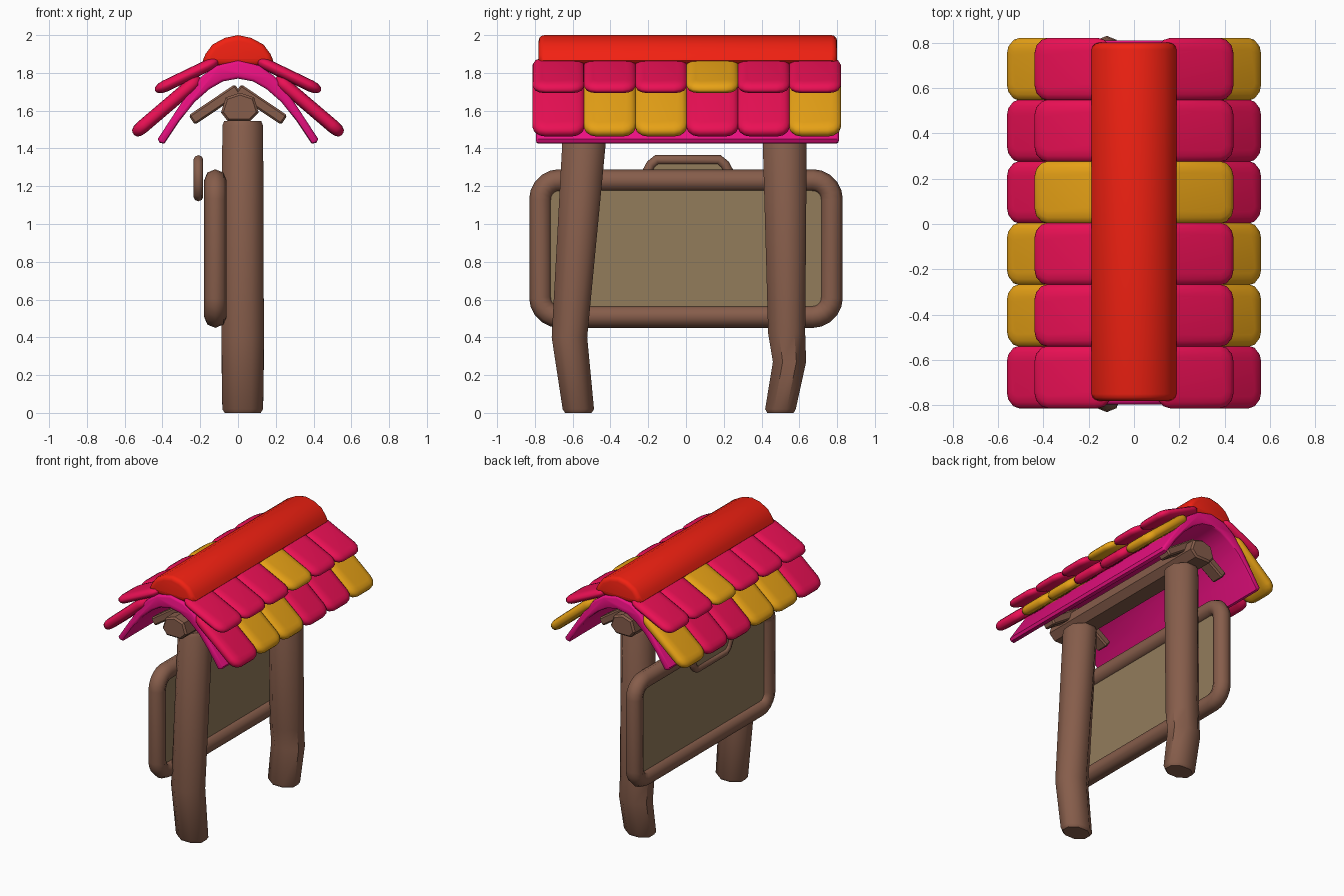
import bpy, bmesh, math
from mathutils import Matrix, Vector

if "Cube" in bpy.data.objects:
    bpy.data.objects.remove(bpy.data.objects["Cube"])


def mat(name, r, g, b):
    m = bpy.data.materials.new(name)
    m.diffuse_color = (r, g, b, 1)
    m.use_nodes = True
    m.node_tree.nodes["Principled BSDF"].inputs["Base Color"].default_value = m.diffuse_color
    return m


WOOD = mat("wood", 0.24, 0.11, 0.07)
TAN = mat("tan", 0.29, 0.20, 0.105)
PINK = mat("pink", 0.83, 0.005, 0.09)
GOLD = mat("gold", 0.80, 0.36, 0.008)
MAGENTA = mat("magenta", 0.83, 0.005, 0.22)
RED = mat("red", 0.88, 0.015, 0.006)


def smooth(ob, angle):
    bpy.ops.object.select_all(action='DESELECT')
    ob.select_set(True)
    bpy.context.view_layer.objects.active = ob
    bpy.ops.object.shade_smooth_by_angle(angle=math.radians(angle))


def finish(bm, name, material, angle=35):
    bmesh.ops.recalc_face_normals(bm, faces=bm.faces)
    me = bpy.data.meshes.new(name)
    bm.to_mesh(me)
    bm.free()
    ob = bpy.data.objects.new(name, me)
    bpy.context.collection.objects.link(ob)
    me.materials.append(material)
    smooth(ob, angle)
    return ob


def loft(name, rings, material, angle=35):
    """Skin equal-length rings of points and cap both ends."""
    bm = bmesh.new()
    loops = [[bm.verts.new(p) for p in r] for r in rings]
    n = len(loops[0])
    for a, b in zip(loops, loops[1:]):
        for i in range(n):
            bm.faces.new((a[i], a[(i + 1) % n], b[(i + 1) % n], b[i]))
    bm.faces.new(loops[0])
    bm.faces.new(loops[-1])
    return finish(bm, name, material, angle)


def extrude_y(name, prof, y0, y1, material, bevel=0.0, segs=2, angle=35):
    """Extrude an xz profile along y and round its end rims."""
    bm = bmesh.new()
    a = [bm.verts.new((x, y0, z)) for x, z in prof]
    b = [bm.verts.new((x, y1, z)) for x, z in prof]
    n = len(prof)
    for i in range(n):
        bm.faces.new((a[i], a[(i + 1) % n], b[(i + 1) % n], b[i]))
    caps = [bm.faces.new(a), bm.faces.new(b)]
    bmesh.ops.recalc_face_normals(bm, faces=bm.faces)
    if bevel:
        rims = list({e for f in caps for e in f.edges})
        bmesh.ops.bevel(bm, geom=rims, offset=bevel, segments=segs,
                        profile=0.5, affect='EDGES')
    return finish(bm, name, material, angle)


def tube(name, pts, x, radius, material):
    """Closed round bar through yz points."""
    cu = bpy.data.curves.new(name, 'CURVE')
    cu.dimensions = '3D'
    cu.bevel_depth = radius
    cu.bevel_resolution = 2
    s = cu.splines.new('POLY')
    s.points.add(len(pts) - 1)
    for p, (y, z) in zip(s.points, pts):
        p.co = (x, y, z, 1)
    s.use_cyclic_u = True
    ob = bpy.data.objects.new(name, cu)
    bpy.context.collection.objects.link(ob)
    bpy.ops.object.select_all(action='DESELECT')
    ob.select_set(True)
    bpy.context.view_layer.objects.active = ob
    bpy.ops.object.convert(target='MESH')
    ob = bpy.context.view_layer.objects.active
    ob.data.materials.clear()
    ob.data.materials.append(material)
    smooth(ob, 50)


def mirrored(half):
    """Complete an xz profile given from centre to edge (x >= 0)."""
    return half + [(-x, z) for x, z in reversed(half) if x > 1e-6]


def slab(p0, p1, y):
    """Matrix placing local x along the xz line p0-p1, centred at y."""
    a, b = Vector((p0[0], 0, p0[1])), Vector((p1[0], 0, p1[1]))
    d = (b - a).normalized()
    up = Vector((-d.z, 0, d.x))
    if up.z < 0:
        up = -up
    side = up.cross(d)
    m = Matrix((d, side, up)).transposed().to_4x4()
    m.translation = (a + b) / 2 + Vector((0, y, 0))
    return m, (b - a).length


def tile(name, p0, p1, y, width, thick, material):
    m, length = slab(p0, p1, y)
    bm = bmesh.new()
    bmesh.ops.create_cube(bm, size=1)
    bmesh.ops.scale(bm, vec=(length, width, thick * 2), verts=bm.verts)
    up = [e for e in bm.edges if abs(e.verts[0].co.z - e.verts[1].co.z) > 0.01]
    bmesh.ops.bevel(bm, geom=up, offset=0.07, segments=3, profile=0.5, affect='EDGES')
    rims = [e for e in bm.edges if abs(e.verts[0].co.z - e.verts[1].co.z) < 1e-4]
    bmesh.ops.bevel(bm, geom=rims, offset=0.055, segments=3, profile=0.5, affect='EDGES')
    bmesh.ops.scale(bm, vec=(1, 1, 0.5), verts=bm.verts)
    bm.transform(m)
    finish(bm, name, material, 60)


# Bent posts
def post(name, rings):
    out = []
    for z, y, ry, rx in rings:
        k = 1 / math.cos(math.pi / 8)
        out.append([(0.025 + rx * k * math.cos((i + 0.5) * math.pi / 4),
                     y + ry * k * math.sin((i + 0.5) * math.pi / 4), z) for i in range(8)])
    loft(name, out, WOOD, 50)


post("front_post", [(0, -0.57, 0.07, 0.095), (0.02, -0.57, 0.083, 0.108),
                    (0.40, -0.617, 0.094, 0.112), (1.52, -0.533, 0.117, 0.108),
                    (1.545, -0.532, 0.105, 0.098)])
post("back_post", [(0, 0.50, 0.07, 0.095), (0.02, 0.50, 0.081, 0.108),
                   (0.27, 0.548, 0.088, 0.112), (0.42, 0.533, 0.098, 0.112),
                   (1.52, 0.522, 0.118, 0.108), (1.545, 0.522, 0.105, 0.098)])

# Ridge beam and short rafters
extrude_y("ridge_beam", [(0.085, 1.67), (0.01, 1.695), (-0.065, 1.67), (-0.09, 1.59),
                         (-0.055, 1.545), (0.065, 1.545), (0.11, 1.59)],
          -0.76, 0.73, WOOD, 0.012, 1)
for end, y in (("front", -0.60), ("back", 0.60)):
    for side, s in (("left", -1), ("right", 1)):
        m, length = slab((0, 1.715), (s * 0.245, 1.55), y)
        bm = bmesh.new()
        bmesh.ops.create_cube(bm, size=1)
        bmesh.ops.scale(bm, vec=(length, 0.10, 0.06), verts=bm.verts)
        bmesh.ops.bevel(bm, geom=bm.edges[:], offset=0.01, segments=1, affect='EDGES')
        bm.transform(m)
        finish(bm, f"{end}_{side}_rafter", WOOD)

# Hanging board: round frame and flat panel
frame = []
for cy, cz, a0 in ((0.67, 1.13, 0), (-0.67, 1.13, 90), (-0.67, 0.61, 180), (0.67, 0.61, 270)):
    for i in range(6):
        a = math.radians(a0 + i * 18)
        frame.append((cy + 0.1 * math.cos(a), cz + 0.1 * math.sin(a)))
tube("board_frame", frame, -0.12, 0.06, WOOD)
loft("board_panel", [[(x, y, z) for y, z in frame] for x in (-0.135, -0.105)], TAN)

# Small plaque on the board
plaque = [(-0.155, 1.34), (0.175, 1.34), (0.205, 1.315), (0.23, 1.27), (0.23, 1.21),
          (0.205, 1.165), (0.175, 1.145), (-0.155, 1.145), (-0.185, 1.165),
          (-0.21, 1.21), (-0.21, 1.27), (-0.185, 1.315)]
tube("plaque_frame", plaque, -0.21, 0.026, WOOD)
loft("plaque_panel", [[(x, y, z) for y, z in plaque] for x in (-0.217, -0.203)], TAN)

# Curved roof sheet
outer = [(0, 1.865), (0.11, 1.84), (0.19, 1.785), (0.26, 1.70), (0.34, 1.58), (0.425, 1.45)]
inner = [(0.415, 1.43), (0.39, 1.425), (0.31, 1.545), (0.23, 1.645), (0.15, 1.715),
         (0.08, 1.755), (0, 1.77)]
sheet = outer + inner + [(-x, z) for x, z in reversed(inner[:-1])] \
    + [(-x, z) for x, z in reversed(outer[1:])]
extrude_y("roof_sheet", sheet, -0.795, 0.81, MAGENTA, 0.015, 2, 45)

# Two rows of pillow tiles on each slope
rows = (("upper", (0.10, 1.868), (0.438, 1.705), 0.062, "PPPGPP"),
        ("lower", (0.20, 1.775), (0.552, 1.475), 0.072, "PGGPPG"))
for row, p0, p1, thick, colours in rows:
    for side, s in (("left", -1), ("right", 1)):
        for i, c in enumerate(colours):
            tile(f"{row}_{side}_tile_{i + 1}", (s * p0[0], p0[1]), (s * p1[0], p1[1]),
                 -0.675 + i * 0.2715, 0.277, thick, GOLD if c == "G" else PINK)

# Red ridge cap
cap = mirrored([(0, 2.0), (0.07, 1.985), (0.135, 1.95), (0.172, 1.90), (0.187, 1.865),
                (0.17, 1.845), (0.09, 1.835)])
extrude_y("ridge_cap", cap, -0.78, 0.80, RED, 0.03, 3, 60)
